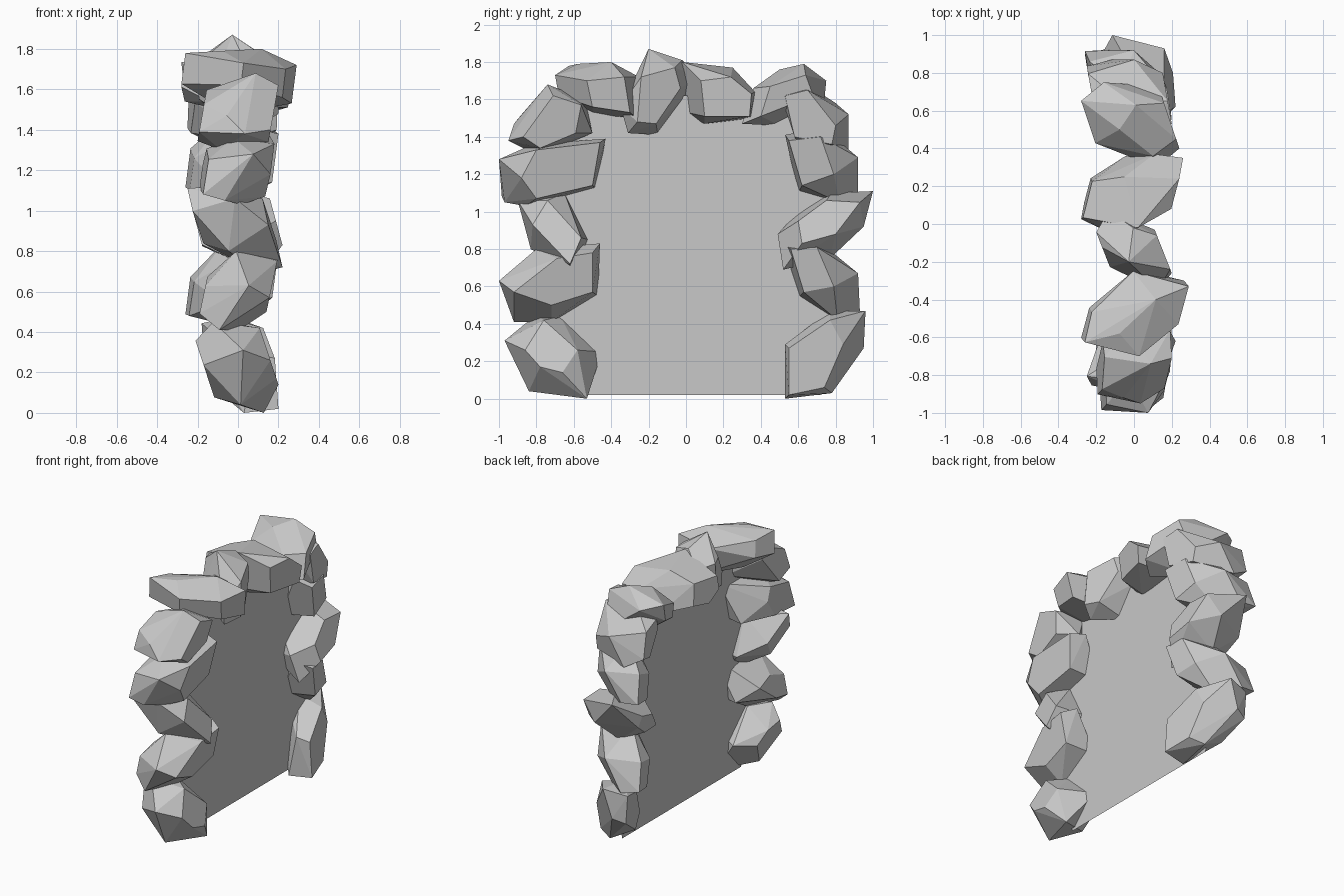
import bpy
import bmesh
import math
from mathutils import Vector

cube = bpy.data.objects.get("Cube")
if cube:
    bpy.data.objects.remove(cube, do_unlink=True)


def make_material(name, value):
    mat = bpy.data.materials.new(name)
    mat.use_nodes = True
    colour = (value, value, value, 1.0)
    mat.diffuse_color = colour
    bsdf = mat.node_tree.nodes["Principled BSDF"]
    bsdf.inputs["Base Color"].default_value = colour
    bsdf.inputs["Roughness"].default_value = 1.0
    return mat


stone = make_material("stone grey", 0.58)


def add_object(name, bm):
    mesh = bpy.data.meshes.new(name)
    bm.to_mesh(mesh)
    bm.free()
    mesh.materials.append(stone)
    obj = bpy.data.objects.new(name, mesh)
    bpy.context.collection.objects.link(obj)
    return obj


def rock(name, belt, face, span, lean=(0, 0), far=0.8):
    """Faceted boulder: a zigzag belt (y, z) between a left face and its
    point reflection, scaled by far, on the right. span is the reach in x,
    lean skews x along y and z."""
    cy = sum(p[0] for p in belt) / len(belt)
    cz = sum(p[1] for p in belt) / len(belt)
    half = (span[1] - span[0]) / 2

    def place(x, dy, dz):
        return Vector((x + lean[0] * dy + lean[1] * dz, cy + dy, cz + dz))

    points = [place(0.3 * half * (-1) ** i, y - cy, z - cz) for i, (y, z) in enumerate(belt)]
    for side, scale in ((1, 1), (-1, -far)):
        points += [place(side * half, scale * (y - cy), scale * (z - cz)) for y, z in face]

    # Fit the skewed shape back into its reach
    low, high = min(p.x for p in points), max(p.x for p in points)
    bm = bmesh.new()
    for p in points:
        p.x = span[0] + (p.x - low) / (high - low) * (span[1] - span[0])
        bm.verts.new(p)
    bmesh.ops.convex_hull(bm, input=bm.verts[:])
    inner = [v for v in bm.verts if not v.link_faces]
    bmesh.ops.delete(bm, geom=inner, context="VERTS")
    bmesh.ops.dissolve_limit(bm, angle_limit=math.radians(6),
                             verts=bm.verts[:], edges=bm.edges[:])
    bmesh.ops.recalc_face_normals(bm, faces=bm.faces[:])
    return add_object(name, bm)


# Front pillar, from the ground up
rock("front_base_rock",
     belt=[(-.97, .31), (-.8, .45), (-.67, .44), (-.45, .25), (-.53, 0), (-.84, .04)],
     face=[(-.86, .26), (-.76, .42), (-.58, .26), (-.66, .14), (-.78, .17)],
     span=(-.21, .2), lean=(0, -.4), far=1)
rock("front_lower_rock",
     belt=[(-1, .63), (-.8, .8), (-.46, .83), (-.47, .55), (-.72, .41), (-.92, .41)],
     face=[(-.92, .57), (-.69, .75), (-.5, .78), (-.5, .57), (-.72, .5)],
     span=(-.19, .2), lean=(0, .25), far=.65)
rock("front_middle_rock",
     belt=[(-.9, 1.06), (-.82, 1.12), (-.65, 1.1), (-.52, .85), (-.62, .69), (-.83, .8)],
     face=[(-.74, 1.06), (-.56, .86), (-.62, .72), (-.82, .93)],
     span=(-.25, .22), lean=(.1, -.35))
rock("front_upper_rock",
     belt=[(-1, 1.28), (-.82, 1.36), (-.43, 1.39), (-.48, 1.12), (-.86, 1.03), (-.97, 1.05)],
     face=[(-.88, 1.18), (-.8, 1.33), (-.46, 1.37), (-.5, 1.14), (-.8, 1.07)],
     span=(-.19, .18), lean=(-.1, .2), far=.75)
rock("front_shoulder_rock",
     belt=[(-.95, 1.38), (-.92, 1.47), (-.74, 1.68), (-.54, 1.6), (-.5, 1.42), (-.79, 1.3)],
     face=[(-.87, 1.4), (-.71, 1.62), (-.56, 1.57), (-.59, 1.42), (-.78, 1.34)],
     span=(-.2, .2), lean=(0, .2), far=.9)

# Lintel, from front to back
rock("lintel_front_rock",
     belt=[(-.7, 1.73), (-.58, 1.79), (-.4, 1.8), (-.25, 1.72), (-.26, 1.5), (-.5, 1.52),
           (-.68, 1.62)],
     face=[(-.53, 1.7), (-.33, 1.72), (-.3, 1.53), (-.5, 1.56)],
     span=(-.28, .29), lean=(.3, .2))
rock("lintel_peak_rock",
     belt=[(-.35, 1.56), (-.2, 1.87), (-.02, 1.81), (.07, 1.72), (-.02, 1.6), (-.15, 1.41),
           (-.31, 1.42)],
     face=[(-.24, 1.72), (-.06, 1.77), (-.03, 1.66), (-.16, 1.47), (-.26, 1.48)],
     span=(-.2, .2), lean=(-.5, 0))
rock("lintel_middle_rock",
     belt=[(-.02, 1.8), (.25, 1.77), (.37, 1.64), (.36, 1.5), (.1, 1.47), (-.04, 1.54)],
     face=[(.08, 1.7), (.24, 1.72), (.35, 1.63), (.34, 1.51), (.1, 1.51)],
     span=(-.28, .26), lean=(.3, .1))
rock("lintel_back_rock",
     belt=[(.36, 1.66), (.5, 1.76), (.63, 1.79), (.75, 1.7), (.74, 1.6), (.5, 1.46), (.3, 1.47)],
     face=[(.45, 1.67), (.64, 1.73), (.68, 1.62), (.4, 1.51)],
     span=(-.28, .24), lean=(-.4, 0))

# Back pillar, from the top down
rock("back_shoulder_rock",
     belt=[(.5, 1.64), (.66, 1.67), (.87, 1.52), (.87, 1.33), (.6, 1.35)],
     face=[(.53, 1.62), (.65, 1.65), (.8, 1.46), (.78, 1.36), (.58, 1.4)],
     span=(-.25, .2), lean=(-.2, 0))
rock("back_upper_rock",
     belt=[(.53, 1.41), (.73, 1.45), (.92, 1.29), (.92, 1.1), (.82, 1.05), (.6, 1.1)],
     face=[(.55, 1.38), (.72, 1.4), (.79, 1.2), (.62, 1.14)],
     span=(-.26, .2), lean=(-.2, .1))
rock("back_middle_rock",
     belt=[(.49, .88), (.6, 1), (.78, 1.1), (1, 1.11), (.95, .92), (.77, .75), (.52, .69)],
     face=[(.6, .95), (.75, 1.06), (.93, 1.05), (.8, .88), (.62, .83)],
     span=(-.22, .22), lean=(0, -.3), far=.7)
rock("back_lower_rock",
     belt=[(.53, .82), (.7, .85), (.92, .67), (.93, .46), (.81, .42), (.6, .54)],
     face=[(.56, .8), (.7, .81), (.79, .6), (.63, .57)],
     span=(-.26, .2), lean=(-.2, .1))
rock("back_base_rock",
     belt=[(.53, .29), (.77, .47), (.96, .47), (.95, .27), (.78, .03), (.53, 0)],
     face=[(.55, .27), (.77, .42), (.84, .29), (.74, .06), (.55, .02)],
     span=(-.18, .2), lean=(-.3, -.1))

# Flat sheet that fills the archway
bm = bmesh.new()
outline = [(-.62, .02), (.72, .02), (.78, .3), (.78, 1.45), (.5, 1.62), (-.45, 1.62),
           (-.74, 1.45), (-.74, .3)]
bm.faces.new([bm.verts.new((0, y, z)) for y, z in outline])
add_object("archway_panel", bm)
